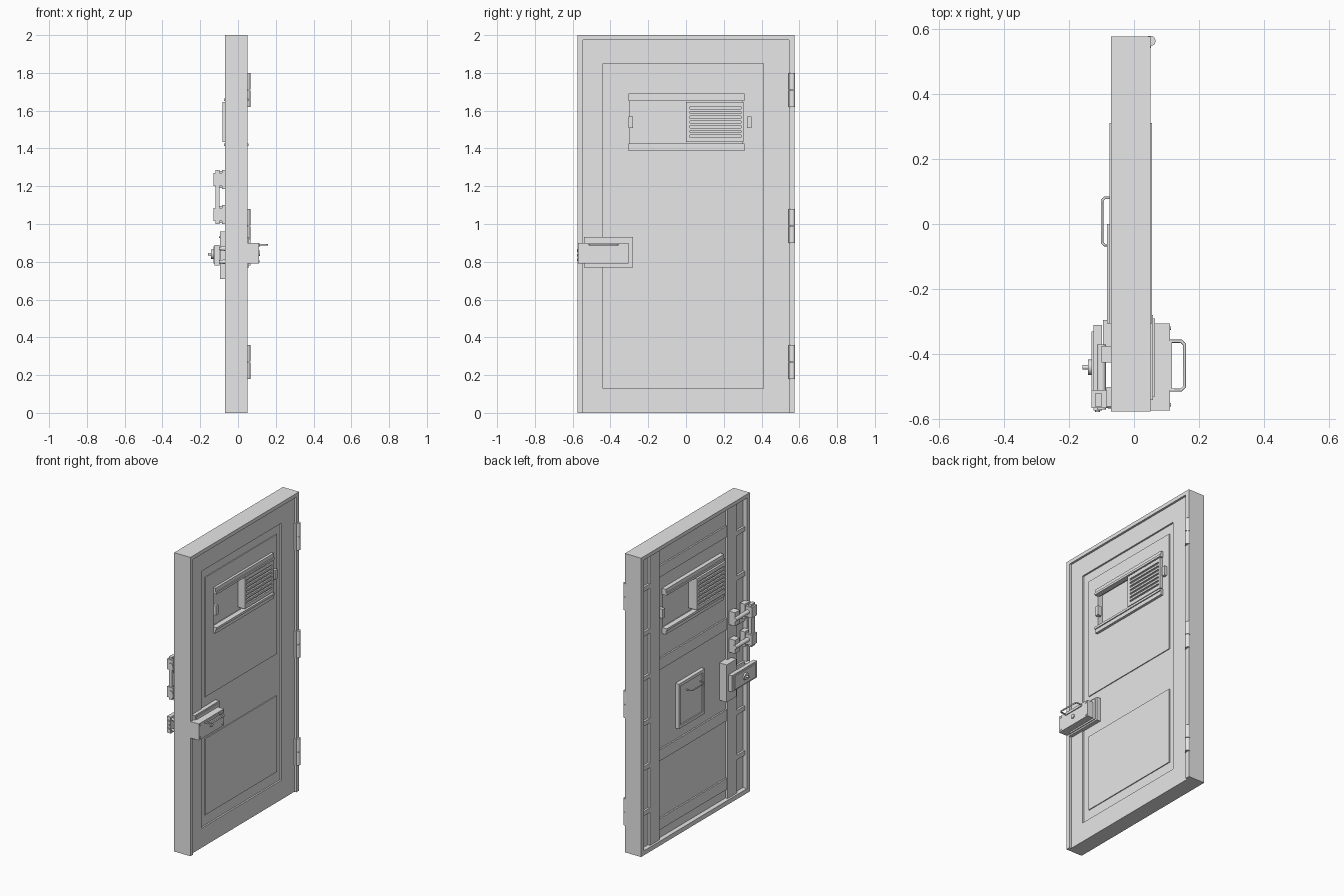
import bpy, bmesh, math
from mathutils import Matrix, Vector

cube = bpy.data.objects.get("Cube")
if cube:
    bpy.data.objects.remove(cube, do_unlink=True)

steel = bpy.data.materials.new("grey_steel")
steel.use_nodes = True
colour = (.8, .8, .8, 1)
steel.diffuse_color = colour
steel.node_tree.nodes["Principled BSDF"].inputs["Base Color"].default_value = colour


def finish(name, bm):
    mesh = bpy.data.meshes.new(name)
    bm.to_mesh(mesh)
    bm.free()
    mesh.materials.append(steel)
    part = bpy.data.objects.new(name, mesh)
    bpy.context.collection.objects.link(part)
    return part


def boxes(name, *spans):
    """One object made of boxes, each given as x, y and z ranges."""
    bm = bmesh.new()
    for span in spans:
        middle = Vector([(low + high) / 2 for low, high in span])
        size = [abs(high - low) for low, high in span]
        matrix = Matrix.Translation(middle) @ Matrix.Diagonal((*size, 1))
        bmesh.ops.create_cube(bm, size=1, matrix=matrix)
    return finish(name, bm)


def ring(name, x, outer, inner):
    """A rectangular frame; outer and inner are (y range, z range)."""
    (oy, oz), (iy, iz) = outer, inner
    return boxes(name,
                 (x, (oy[0], iy[0]), oz), (x, (iy[1], oy[1]), oz),
                 (x, iy, (oz[0], iz[0])), (x, iy, (iz[1], oz[1])))


def rod(name, start, end, radius, tip=None, sides=20):
    start, end = Vector(start), Vector(end)
    axis = end - start
    bm = bmesh.new()
    turn = axis.to_track_quat("Z", "Y").to_matrix().to_4x4()
    bmesh.ops.create_cone(bm, cap_ends=True, segments=sides, radius1=radius,
                          radius2=radius if tip is None else tip, depth=axis.length,
                          matrix=Matrix.Translation((start + end) / 2) @ turn)
    for face in bm.faces:
        face.smooth = len(face.verts) == 4
    for edge in bm.edges:
        edge.smooth = all(face.smooth for face in edge.link_faces)
    return finish(name, bm)


def pull_handle(name, base, reach, y, z, radius):
    """A U-shaped wire handle with softened corners."""
    near, far = y
    step = math.copysign(radius * 2, reach - base)
    path = [(base, near), (reach - step, near), (reach, near + abs(step)),
            (reach, far - abs(step)), (reach - step, far), (base, far)]
    curve = bpy.data.curves.new(name, "CURVE")
    curve.dimensions = "3D"
    curve.bevel_depth = radius
    curve.bevel_resolution = 2
    spline = curve.splines.new("POLY")
    spline.points.add(len(path) - 1)
    for point, (px, py) in zip(spline.points, path):
        point.co = (px, py, z, 1)
    curve.materials.append(steel)
    handle = bpy.data.objects.new(name, curve)
    bpy.context.collection.objects.link(handle)


# Door frame: jambs, head and sill
full = (-.07, .05)
boxes("door_frame",
      (full, (-.575, -.545), (0, 2)), (full, (.545, .575), (0, 2)),
      (full, (-.545, .545), (1.975, 2)), ((-.07, 0), (-.545, .545), (0, .03)))

# Door leaf with a window hole
hole = ((-.3, .3), (1.41, 1.67))
leaf = ((-.545, .545), (0, 1.975))
ring("door_leaf", (-.04, .025), leaf, hole)
boxes("window_pane", ((-.015, -.005), *hole))

# Front sheet: border, then raised panels inside a shallow channel
ring("front_border", (.02, .036), leaf, ((-.44, .41), (.13, 1.85)))
panel_y = (-.39, .366)
boxes("front_lower_panel", ((.02, .031), panel_y, (.2, .71)))
ring("front_upper_panel", (.02, .031), (panel_y, (.99, 1.79)), hole)

# Rear stiffeners, with small cleats in the side channels
rib = (-.056, -.04)
for side, name in ((1, "hinge_side"), (-1, "latch_side")):
    boxes(name + "_stiffener", (rib, (side * .36, side * .46), (.03, 1.975)))
    boxes(name + "_cleats", *[((-.054, -.04), (side * .46, side * .545), (z, z + .03))
                              for z in (.25, .55, .85, 1.15, 1.45, 1.75)])
boxes("rear_cross_ribs", *[((-.05, -.04), (-.36, .36), (z, z + .075))
                           for z in (.09, .55, 1.16, 1.78)])


# Sliding vent window, one for each face
def vent_window(name, side, depth):
    def out(near, far):
        return (side * near - .01, side * far - .01)
    rails = []
    for edge, inward in ((1.387, 1), (1.69, -1)):
        rails.append((out(.03, .058), (-.305, .31), (edge, edge + inward * .025)))
        rails.append((out(.03, .065), (-.305, .31), (edge + inward * .025, edge + inward * .04)))
    boxes(name + "_rails", *rails)
    ends = (0, side * .305)
    low, high = 1.435, 1.645
    plate = out(depth - .01, depth)
    bars = [(out(.01, depth - .01), ends, (low, high)),
            (plate, (0, side * .02), (low, high)),
            (plate, (side * .29, side * .305), (low, high)),
            (plate, ends, (low, 1.459)), (plate, ends, (1.621, high))]
    # Slats between seven slots
    bars += [(plate, ends, (z, z + .013)) for z in [1.471 + .025 * i for i in range(6)]]
    boxes(name + "_grille", *bars)
    boxes(name + "_stops", *[(out(.03, .06), (y, y + .024), (1.507, 1.57))
                             for y in (-.304, .322)])


vent_window("front_vent", 1, .06)
vent_window("rear_vent", -1, .073)

# Hinges, each with two knuckles and a leaf
for label, z in (("lower", .18), ("middle", .9), ("upper", 1.62)):
    for half in (0, 1):
        base = z + half * .091
        rod(label + "_hinge_knuckle", (.05, .562, base), (.05, .562, base + .088), .016)
    boxes(label + "_hinge_leaf", ((.03, .052), (.54, .574), (z, z + .179)))

# Front lock box with handle and keyhole
boxes("front_lock_plate", ((.03, .058), (-.54, -.28), (.77, .93)),
      ((.058, .065), (-.53, -.29), (.78, .92)))
boxes("front_lock_box", ((.05, .11), (-.572, -.305), (.79, .9)))
boxes("front_lock_lip", ((.11, .116), (-.51, -.36), (.88, .896)))
pull_handle("front_lock_handle", .11, .155, (-.51, -.36), .89, .005)
rod("front_keyhole", (.11, -.44, .845), (.116, -.44, .845), .014)
for y in (-.555, -.32):
    for z in (.803, .887):
        rod("front_lock_rivet", (.11, y, z), (.114, y, z), .006, sides=12)

# Rear lock box standing off on pegs
boxes("rear_lock_plate", ((-.095, -.04), (-.4, -.295), (.71, .96)))
boxes("rear_lock_box", ((-.125, -.098), (-.572, -.31), (.78, .89)),
      ((-.131, -.125), (-.55, -.33), (.79, .88)))
for y in (-.4, -.555):
    for z in (.8, .87):
        rod("rear_lock_peg", (-.05, y, z), (-.1, y, z), .015, .008)
rod("rear_lock_knob", (-.13, -.44, .84), (-.142, -.44, .84), .024)
rod("rear_lock_spindle", (-.142, -.44, .84), (-.158, -.44, .84), .007)
for z in (.81, .835, .86):
    rod("rear_lock_bolt", (-.112, -.57, z), (-.112, -.578, z), .007, sides=12)

# Pair of slide bolts joined by an upright bar
for label, z in (("lower", 1.05), ("upper", 1.235)):
    boxes(label + "_bolt_bracket", ((-.1, -.05), (-.425, -.375), (z - .045, z + .045)),
          ((-.085, -.05), (-.56, -.5), (z - .05, z + .05)))
    rod(label + "_bolt_bar", (-.1, -.37, z), (-.1, -.57, z), .014)
    boxes(label + "_bolt_keeper", ((-.13, -.085), (-.565, -.51), (z - .035, z + .035)))
boxes("bolt_upright", ((-.12, -.098), (-.56, -.52), (1, 1.285)))

# Rear hatch with a raised rim and a wire handle
hatch = ((-.105, .17), (.7, 1))
boxes("hatch_plate", ((-.058, -.04), *hatch))
ring("hatch_rim", (-.066, -.04), hatch, ((-.085, .15), (.72, .98)))
pull_handle("hatch_handle", -.055, -.098, (-.065, .08), .93, .004)
